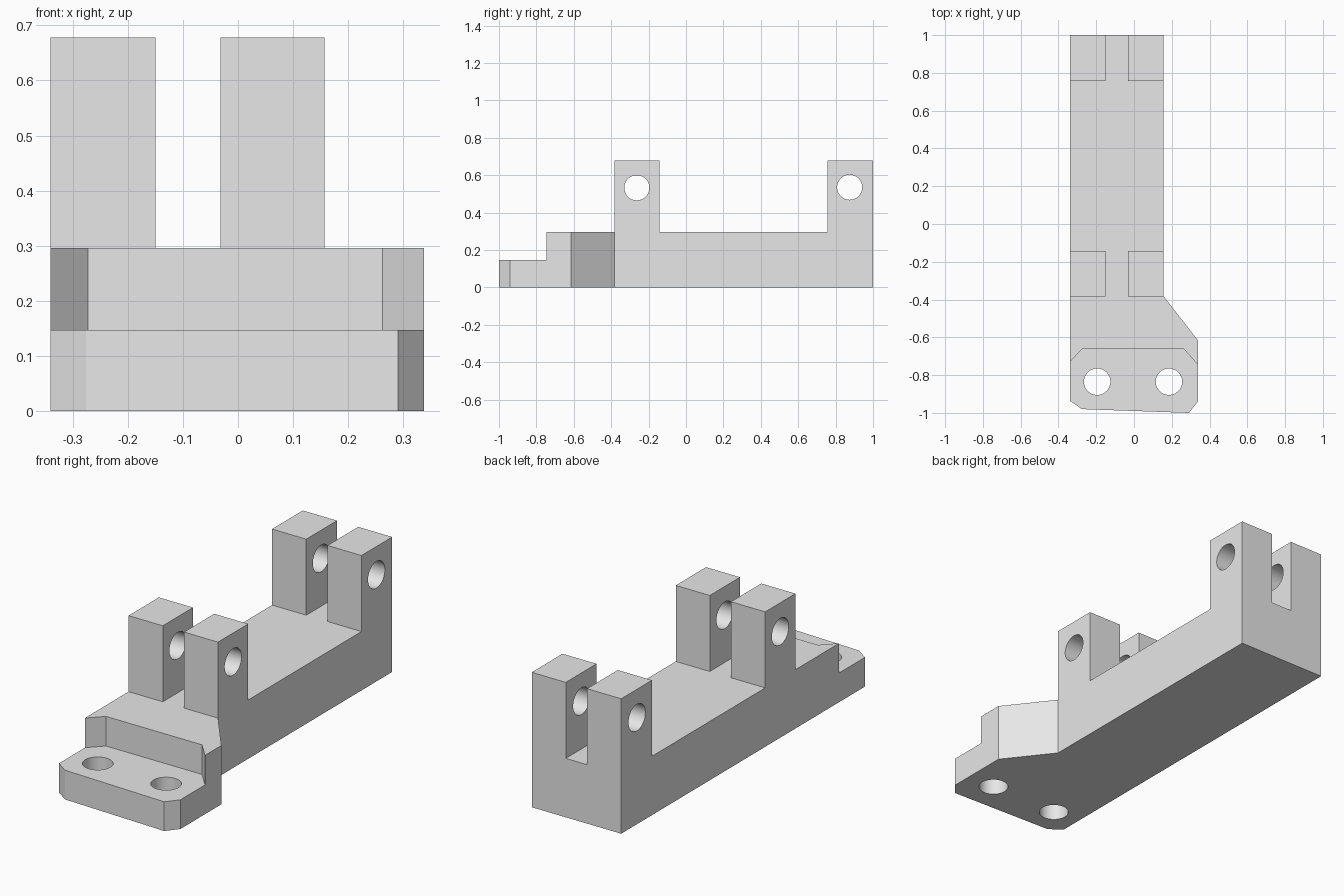
import bpy, bmesh
from mathutils import Matrix

cube = bpy.data.objects.get("Cube")
if cube:
    bpy.data.objects.remove(cube, do_unlink=True)

BASE_TOP, STEP_TOP, LUG_TOP = 0.296, 0.147, 0.678

grey = bpy.data.materials.new("plain_grey")
grey.use_nodes = True
colour = (0.8, 0.8, 0.8, 1)
grey.diffuse_color = colour
grey.node_tree.nodes["Principled BSDF"].inputs["Base Color"].default_value = colour


def finish(name, bm):
    bmesh.ops.recalc_face_normals(bm, faces=bm.faces)
    mesh = bpy.data.meshes.new(name)
    bm.to_mesh(mesh)
    bm.free()
    mesh.materials.append(grey)
    obj = bpy.data.objects.new(name, mesh)
    bpy.context.collection.objects.link(obj)
    return obj


def prism(name, outline, z0, z1):
    bm = bmesh.new()
    face = bm.faces.new([bm.verts.new((x, y, z0)) for x, y in outline])
    top = bmesh.ops.extrude_face_region(bm, geom=[face])["geom"]
    verts = [v for v in top if isinstance(v, bmesh.types.BMVert)]
    bmesh.ops.translate(bm, verts=verts, vec=(0, 0, z1 - z0))
    return finish(name, bm)


def box(name, x0, x1, y0, y1, z0, z1):
    return prism(name, [(x0, y0), (x1, y0), (x1, y1), (x0, y1)], z0, z1)


def drill(name, centre, radius, axis):
    bm = bmesh.new()
    matrix = Matrix.Translation(centre)
    if axis == "X":
        matrix = matrix @ Matrix.Rotation(1.5707963, 4, "Y")
    bmesh.ops.create_cone(bm, cap_ends=True, segments=48, radius1=radius,
                          radius2=radius, depth=2, matrix=matrix)
    return finish(name, bm)


# Full-height block with the flared, chamfered foot
outline = [(-0.34, 1), (-0.34, -0.935), (-0.276, -0.98), (0.29, -1),
           (0.338, -0.94), (0.338, -0.615), (0.157, -0.383), (0.157, 1)]
bracket = prism("hinge_bracket", outline, 0, LUG_TOP)

# Cutters that leave four lugs, the base and the stepped foot
pocket = [(-0.272, -0.66), (-0.44, -0.833), (-0.44, -1.2),
          (0.44, -1.2), (0.44, -0.859), (0.262, -0.66)]
cutters = [
    box("front_clearance", -1, 1, -1.5, -0.383, BASE_TOP, 1),
    box("middle_clearance", -1, 1, -0.143, 0.756, BASE_TOP, 1),
    box("lug_slot", -0.15, -0.032, -1.5, 1.5, BASE_TOP, 1),
    prism("foot_pocket", pocket, STEP_TOP, 1),
    drill("front_pin_hole", (0, -0.263, 0.533), 0.067, "X"),
    drill("back_pin_hole", (0, 0.875, 0.536), 0.067, "X"),
    drill("foot_hole_right", (-0.195, -0.835, 0), 0.07, "Z"),
    drill("foot_hole_left", (0.185, -0.835, 0), 0.07, "Z"),
]
for cutter in cutters:
    cutter.hide_render = True
    mod = bracket.modifiers.new(cutter.name, "BOOLEAN")
    mod.operation = "DIFFERENCE"
    mod.solver = "EXACT"
    mod.object = cutter

# Bake the cuts and drop the cutters
bpy.context.view_layer.update()
graph = bpy.context.evaluated_depsgraph_get()
baked = bpy.data.meshes.new_from_object(bracket.evaluated_get(graph))
bracket.modifiers.clear()
bracket.data = baked
for cutter in cutters:
    bpy.data.objects.remove(cutter, do_unlink=True)
baked.materials.clear()
baked.materials.append(grey)
for poly in baked.polygons:
    poly.material_index = 0

# Round bores, crisp edges
bpy.ops.object.select_all(action="DESELECT")
bracket.select_set(True)
bpy.context.view_layer.objects.active = bracket
bpy.ops.object.shade_smooth_by_angle(angle=0.5)
